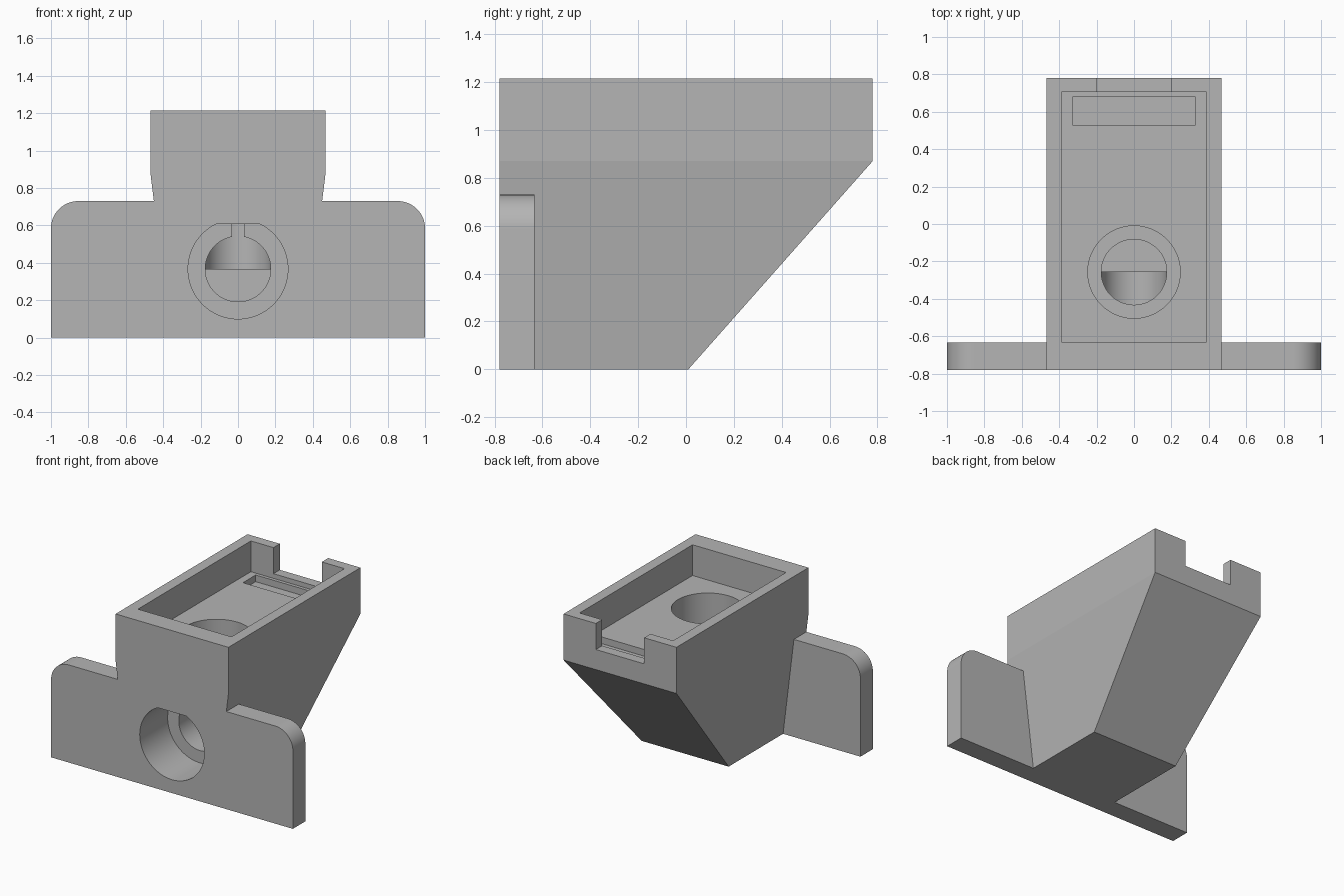
import bpy
import bmesh
import math
from mathutils import Matrix, Vector

if "Cube" in bpy.data.objects:
    bpy.data.objects.remove(bpy.data.objects["Cube"], do_unlink=True)

FRONT, BACK, TOP = -0.78, 0.78, 1.215
PLATE_BACK, PLATE_TOP = -0.633, 0.73
BORE_Y, BORE_Z, BORE_R = -0.257, 0.367, 0.175
POCKET_Z, NOTCH_Z = 0.985, 1.02
SIDES = 96

grey = bpy.data.materials.new("plain grey")
grey.use_nodes = True
colour = (0.46, 0.46, 0.46, 1)
grey.diffuse_color = colour
grey.node_tree.nodes["Principled BSDF"].inputs["Base Color"].default_value = colour


def finish(name, bm):
    bmesh.ops.recalc_face_normals(bm, faces=bm.faces[:])
    mesh = bpy.data.meshes.new(name)
    bm.to_mesh(mesh)
    bm.free()
    mesh.materials.append(grey)
    obj = bpy.data.objects.new(name, mesh)
    bpy.context.collection.objects.link(obj)
    return obj


def hull(name, points):
    bm = bmesh.new()
    for p in points:
        bm.verts.new(p)
    bmesh.ops.convex_hull(bm, input=bm.verts[:])
    bmesh.ops.dissolve_limit(bm, angle_limit=0.01, verts=bm.verts[:], edges=bm.edges[:])
    return finish(name, bm)


def box(name, xs, ys, zs):
    return hull(name, [(x, y, z) for x in xs for y in ys for z in zs])


def extrude_y(name, outline, y0, y1):
    """Extrude an x-z outline along y."""
    bm = bmesh.new()
    face = bm.faces.new([bm.verts.new((x, y0, z)) for x, z in outline])
    side = bmesh.ops.extrude_face_region(bm, geom=[face])["geom"]
    moved = [v for v in side if isinstance(v, bmesh.types.BMVert)]
    bmesh.ops.translate(bm, verts=moved, vec=(0, y1 - y0, 0))
    return finish(name, bm)


def cone(name, start, end, r1, r2):
    start, end = Vector(start), Vector(end)
    axis = end - start
    bm = bmesh.new()
    bmesh.ops.create_cone(bm, cap_ends=True, segments=SIDES, radius1=r1, radius2=r2,
                          depth=axis.length)
    turn = axis.to_track_quat("Z", "Y").to_matrix().to_4x4()
    bm.transform(Matrix.Translation((start + end) / 2) @ turn)
    return finish(name, bm)


def combine(target, tool, operation="DIFFERENCE"):
    mod = target.modifiers.new(tool.name, "BOOLEAN")
    mod.operation = operation
    mod.solver = "EXACT"
    mod.object = tool
    bpy.context.view_layer.objects.active = target
    bpy.ops.object.modifier_apply(modifier=mod.name)
    bpy.data.objects.remove(tool, do_unlink=True)


def arc(cx, cz, r, a0, a1, steps):
    for i in range(steps + 1):
        a = math.radians(a0 + (a1 - a0) * i / steps)
        yield cx + r * math.cos(a), cz + r * math.sin(a)


# Tapered body with a sloping back
bracket = hull("bracket_body", [
    (s * w, y, z)
    for s in (-1, 1)
    for w, back, z in ((0.467, BACK, TOP), (0.467, BACK, 0.87), (0.36, 0.01, 0))
    for y in (FRONT, back)])

# Mounting plate with rounded upper corners
r = 0.146
outline = [(-1, 0), (1, 0)]
outline += arc(1 - r, PLATE_TOP - r, r, 0, 90, 24)
outline += arc(r - 1, PLATE_TOP - r, r, 90, 180, 24)
combine(bracket, extrude_y("mounting_plate", outline, FRONT, PLATE_BACK), "UNION")

# Screw holes widening towards the back
grow = (0.22 - 0.14) / (PLATE_BACK - FRONT)
for x in (-0.70, 0.70):
    e = 0.01
    combine(bracket, cone("screw_hole", (x, FRONT - e, BORE_Z), (x, PLATE_BACK + e, BORE_Z),
                          0.14 - grow * e, 0.22 + grow * e))

# Open tray on top, its rear notch and the shallow slot in its floor
combine(bracket, box("tray", (-0.387, 0.387), (-0.63, 0.705), (POCKET_Z, TOP + 0.1)))
combine(bracket, box("rear_notch", (-0.2, 0.2), (0.6, BACK + 0.1), (NOTCH_Z, TOP + 0.1)))
combine(bracket, box("floor_slot", (-0.33, 0.33), (0.53, 0.68), (POCKET_Z - 0.05, TOP)))

# Vertical bore with its wide upper seat
combine(bracket, cone("upper_seat", (0, BORE_Y, 0.68), (0, BORE_Y, TOP), 0.247, 0.247))
combine(bracket, cone("upright_bore", (0, BORE_Y, BORE_Z), (0, BORE_Y, TOP), BORE_R, BORE_R))

# Front seat with a flattened top, bore and key slot
seat = [(x, min(z, 0.607)) for x, z in arc(0, BORE_Z, 0.267, 0, 360, SIDES)][:-1]
combine(bracket, extrude_y("front_seat", seat, FRONT - 0.1, -0.45))
combine(bracket, cone("front_bore", (0, FRONT - 0.1, BORE_Z), (0, BORE_Y, BORE_Z),
                      BORE_R, BORE_R))
combine(bracket, box("key_slot", (-0.033, 0.033), (-0.6, -0.35), (0.45, 0.607)))

# Smooth the bores and corners, keep all other edges sharp
bpy.ops.object.select_all(action="DESELECT")
bracket.select_set(True)
bpy.context.view_layer.objects.active = bracket
bpy.ops.object.shade_smooth_by_angle(angle=math.radians(5))
